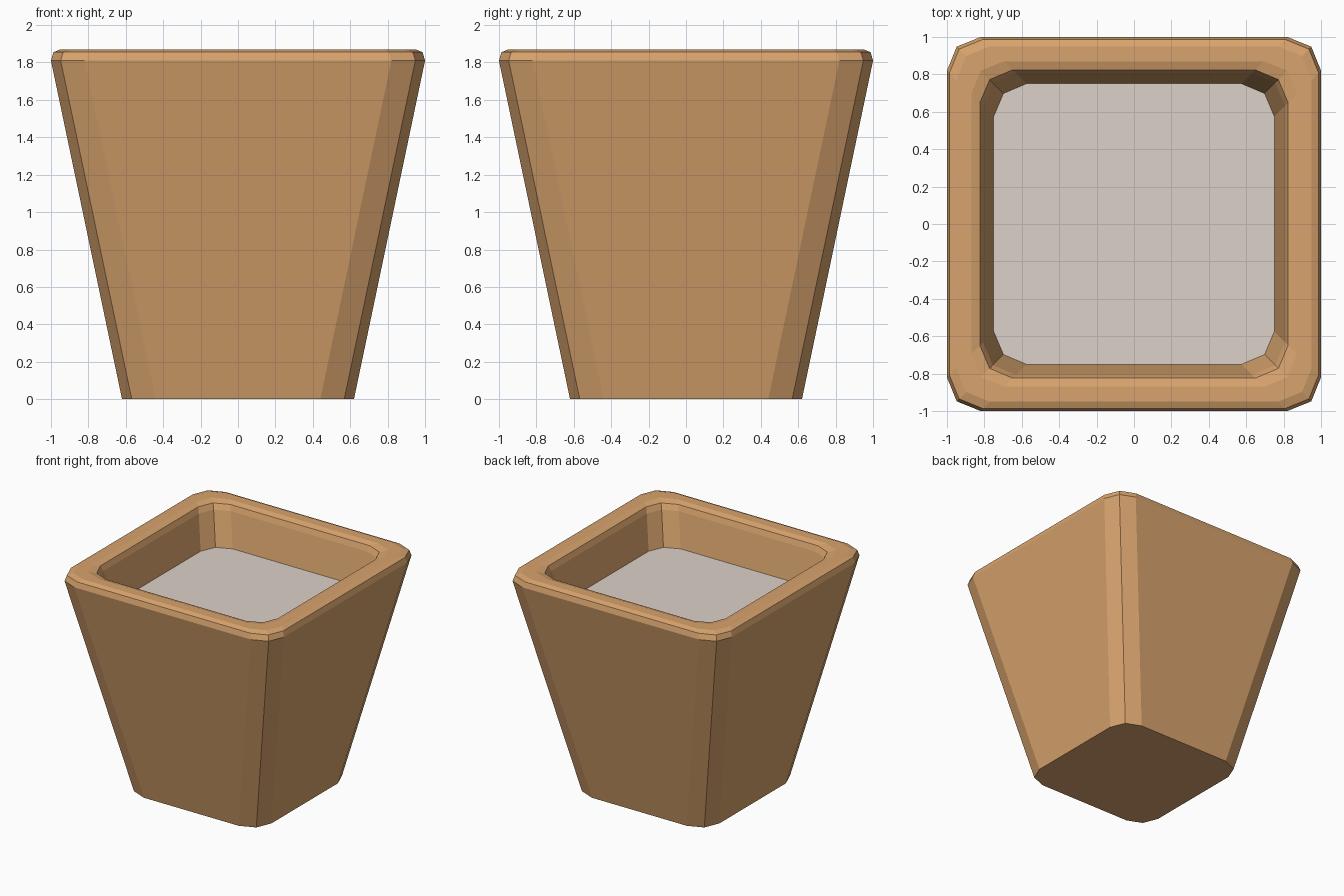
import bpy
import bmesh

if "Cube" in bpy.data.objects:
    bpy.data.objects.remove(bpy.data.objects["Cube"])


def ring(bm, half, z, cut, mid):
    """Rounded-square loop: each corner is a two-segment bevel."""
    corner = [(half, half - cut), (half - mid, half - mid), (half - cut, half)]
    verts = []
    for _ in range(4):
        verts += [bm.verts.new((x, y, z)) for x, y in corner]
        corner = [(-y, x) for x, y in corner]
    return verts


def make_object(name, bm, color):
    mesh = bpy.data.meshes.new(name)
    bm.normal_update()
    bm.to_mesh(mesh)
    bm.free()
    material = bpy.data.materials.new(name)
    material.diffuse_color = color
    material.use_nodes = True
    material.node_tree.nodes["Principled BSDF"].inputs["Base Color"].default_value = material.diffuse_color
    mesh.materials.append(material)
    obj = bpy.data.objects.new(name, mesh)
    bpy.context.collection.objects.link(obj)
    return obj


# Planter shell: half width, height, corner cut, corner midpoint inset
profile = [
    (0.62, 0.0, 0.18, 0.052),
    (1.0, 1.81, 0.18, 0.052),
    (0.987, 1.855, 0.18, 0.052),
    (0.95, 1.87, 0.18, 0.052),
    (0.87, 1.87, 0.175, 0.05),
    (0.824, 1.855, 0.175, 0.052),
    (0.807, 1.81, 0.175, 0.052),
    (0.75, 1.53, 0.175, 0.052),
]
bm = bmesh.new()
rings = [ring(bm, *p) for p in profile]
bm.faces.new(rings[0][::-1])
for lower, upper in zip(rings, rings[1:]):
    for i in range(12):
        j = (i + 1) % 12
        bm.faces.new((lower[i], lower[j], upper[j], upper[i]))
make_object("planter_shell", bm, (0.69, 0.37, 0.155, 1))

# Fill surface inside the planter, facing up
bm = bmesh.new()
bm.faces.new(ring(bm, *profile[-1]))
make_object("fill_surface", bm, (0.72, 0.64, 0.58, 1))
